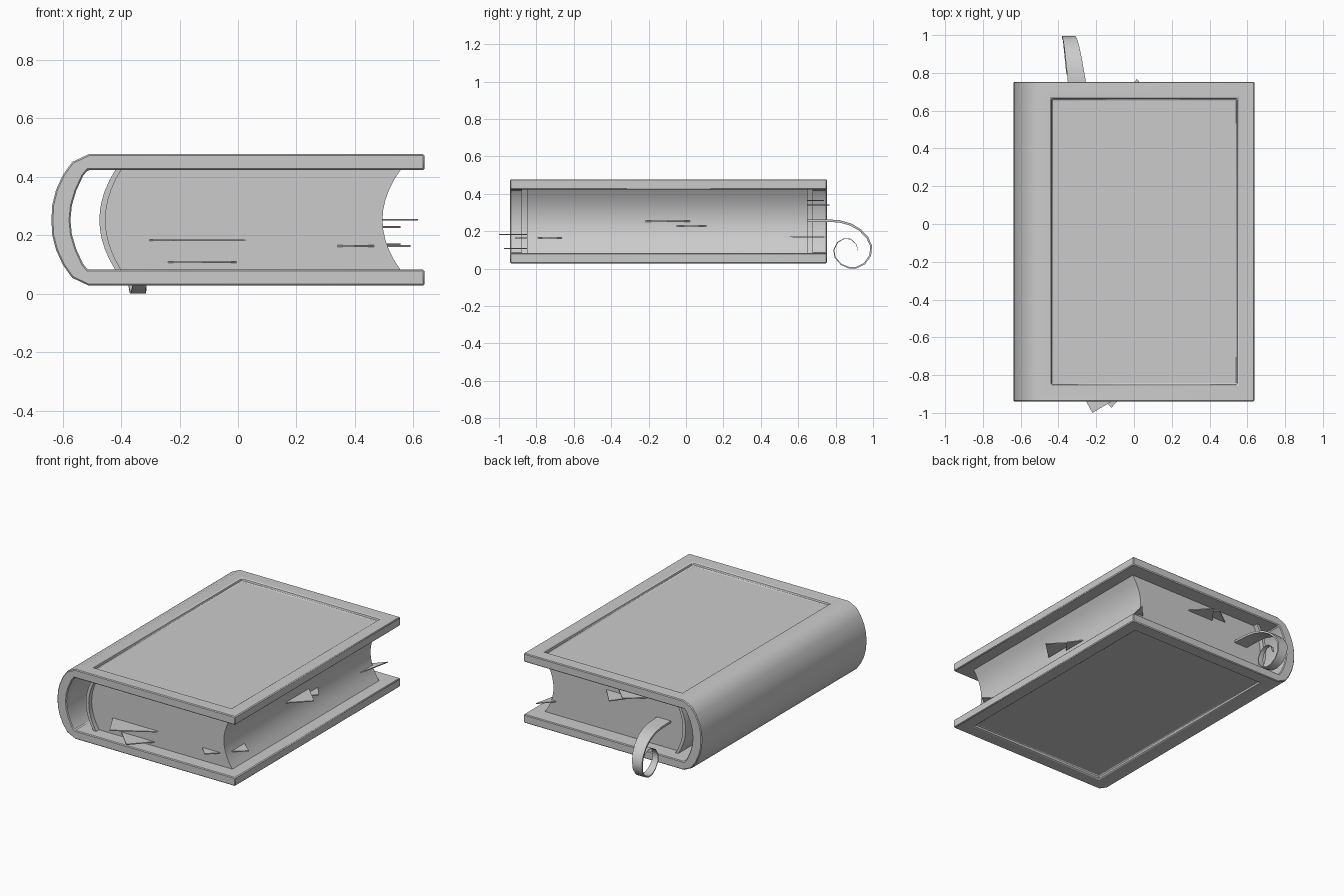
import bpy, bmesh, math
from mathutils import Vector

if "Cube" in bpy.data.objects:
    bpy.data.objects.remove(bpy.data.objects["Cube"])

ZC, HALF = 0.2525, 0.17      # mid height and half thickness of the page block


def finish(bm, name, angle=35):
    bmesh.ops.recalc_face_normals(bm, faces=bm.faces)
    me = bpy.data.meshes.new(name)
    bm.to_mesh(me)
    bm.free()
    ob = bpy.data.objects.new(name, me)
    bpy.context.collection.objects.link(ob)
    bpy.ops.object.select_all(action='DESELECT')
    bpy.context.view_layer.objects.active = ob
    ob.select_set(True)
    bpy.ops.object.shade_smooth_by_angle(angle=math.radians(angle))
    return ob


def extrude(points, direction):
    """Solid prism from a closed outline of 3D points."""
    bm = bmesh.new()
    f = bm.faces.new([bm.verts.new(p) for p in points])
    r = bmesh.ops.extrude_face_region(bm, geom=[f])
    vs = [v for v in r['geom'] if isinstance(v, bmesh.types.BMVert)]
    bmesh.ops.translate(bm, verts=vs, vec=direction)
    bmesh.ops.recalc_face_normals(bm, faces=bm.faces)
    return bm


def prism_y(profile, y0, y1):
    return extrude([(x, y0, z) for x, z in profile], (0, y1 - y0, 0))


def mirrored(half):
    """Half profile given as (x, height above middle), from top to middle."""
    return [(x, ZC + h) for x, h in half] + [(x, ZC - h) for x, h in reversed(half[:-1])]


def arc(edge_x, mid_x, n=10):
    """Bowed edge from the top of the page block to the bottom."""
    return [(mid_x + (edge_x - mid_x) * t * t, ZC + HALF * t)
            for t in (1 - 2 * i / n for i in range(n + 1))]


# Cover: boards and rounded spine in one profile
outer = mirrored([(0.637, 0.225), (-0.51, 0.225), (-0.567, 0.198), (-0.598, 0.155),
                  (-0.622, 0.103), (-0.635, 0.052), (-0.638, 0)])
inner = mirrored([(0.637, HALF), (-0.514, HALF), (-0.53, 0.15), (-0.553, 0.1),
                  (-0.568, 0.05), (-0.573, 0)])
bm = prism_y(outer + inner[::-1], -0.94, 0.753)

# Recessed panel in both boards
boards = [f for f in bm.faces if abs(f.normal.z) > 0.99
          and abs(abs(f.calc_center_median().z - ZC) - 0.225) < 1e-3]
for f in boards:
    bmesh.ops.inset_region(bm, faces=[f], thickness=0.087, use_even_offset=True)
    for v in f.verts:
        if v.co.x < 0:
            v.co.x -= 0.017
    bmesh.ops.inset_region(bm, faces=[f], thickness=0.006, depth=-0.02, use_even_offset=True)
cover = finish(bm, "cover", 30)
bev = cover.modifiers.new("edge_bevel", 'BEVEL')
bev.width, bev.segments = 0.005, 1
bev.limit_method, bev.angle_limit = 'ANGLE', math.radians(50)

# Page block with hollow fore-edge and rounded back
finish(prism_y(arc(0.555, 0.494) + arc(-0.405, -0.455)[::-1], -0.85, 0.65), "page_block")

# Curved lining strip on the back of the pages
finish(prism_y(arc(-0.40, -0.453) + arc(-0.42, -0.474)[::-1], -0.88, 0.68), "spine_lining")

# Loose page corners: height, then three outline points
corners = [
    (0.183, (-0.305, -0.845), (-0.22, -1.0), (0.04, -0.845)),
    (0.108, (-0.245, -0.845), (-0.12, -0.973), (0.0, -0.845)),
    (0.163, (0.335, -0.845), (0.40, -0.915), (0.47, -0.845)),
    (0.163, (0.49, -0.81), (0.59, -0.73), (0.49, -0.645)),
    (0.253, (0.485, -0.225), (0.615, -0.10), (0.485, 0.03)),
    (0.228, (0.485, -0.065), (0.556, 0.03), (0.485, 0.125)),
    (0.168, (0.50, 0.48), (0.555, 0.74), (0.47, 0.645)),
    (0.340, (-0.08, 0.645), (0.015, 0.768), (0.12, 0.645)),
    (0.365, (-0.18, 0.645), (-0.06, 0.738), (0.03, 0.645)),
]
for i, (z, *tri) in enumerate(corners):
    finish(extrude([(x, y, z - 0.003) for x, y in tri], (0, 0, 0.006)), f"loose_page_{i + 1}")

# Ribbon bookmark: tapering strip along a curl (y, z)
path = [(0.62, 0.256), (0.76, 0.256), (0.82, 0.253), (0.88, 0.236), (0.93, 0.207),
        (0.97, 0.165), (0.99, 0.12), (0.985, 0.07), (0.955, 0.027), (0.91, 0.005),
        (0.87, 0.005), (0.83, 0.022), (0.797, 0.06), (0.79, 0.10), (0.81, 0.14),
        (0.845, 0.16), (0.88, 0.158), (0.91, 0.13), (0.92, 0.095)]
bm = bmesh.new()
n = len(path) - 1
rings = []
for i, (y, z) in enumerate(path):
    a, b = path[max(i - 1, 0)], path[min(i + 1, n)]
    nrm = Vector((0, -(b[1] - a[1]), b[0] - a[0])).normalized()
    t = i / n
    cx = -0.295 - 0.05 * min(t / 0.33, 1) + 0.03 * max(t - 0.4, 0)
    w = 0.044 * (1 - t) + 0.006
    h = 0.006 * (1 - t) + 0.001
    c = Vector((cx, y, z))
    rings.append([bm.verts.new(c + Vector((sx * w, 0, 0)) + nrm * sz * h)
                  for sx, sz in ((-1, -1), (1, -1), (1, 1), (-1, 1))])
for r, s in zip(rings, rings[1:]):
    for k in range(4):
        bm.faces.new((r[k], r[(k + 1) % 4], s[(k + 1) % 4], s[k]))
bm.faces.new(rings[0])
bm.faces.new(rings[-1])
finish(bm, "ribbon_bookmark", 40)
